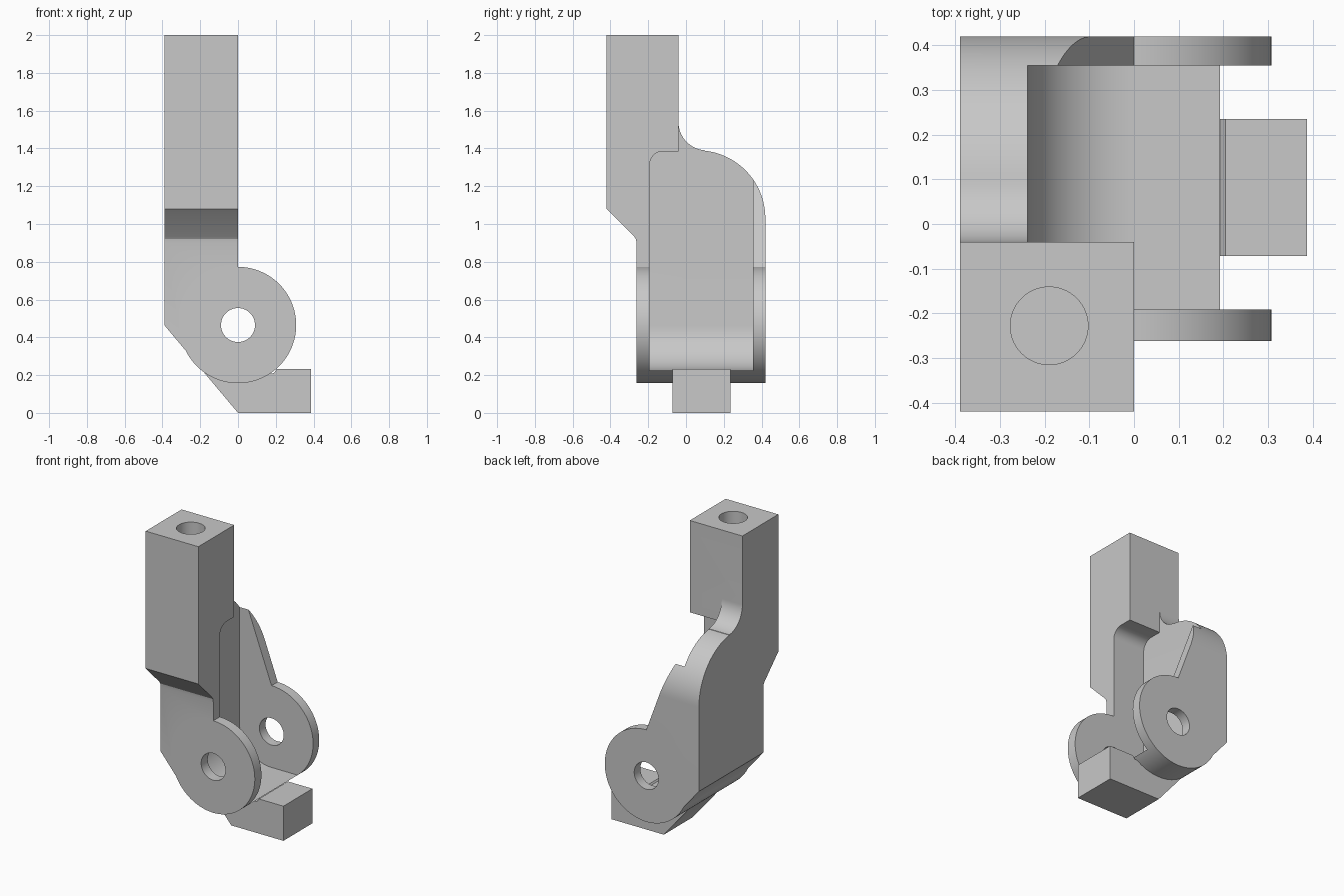
import bpy, bmesh
from math import sin, cos, radians
from mathutils import Vector

cube = bpy.data.objects.get("Cube")
if cube:
    bpy.data.objects.remove(cube, do_unlink=True)

grey = bpy.data.materials.new("plain_grey")
grey.use_nodes = True
colour = (0.58, 0.58, 0.58, 1)
grey.diffuse_color = colour
grey.node_tree.nodes["Principled BSDF"].inputs["Base Color"].default_value = colour


def arc(centre, radius, start, end, steps=20):
    """Points on an arc, angles in degrees."""
    angles = [radians(start + (end - start) * i / steps) for i in range(steps + 1)]
    return [(centre[0] + radius * cos(a), centre[1] + radius * sin(a)) for a in angles]


def extrude(name, profile, axis, low, high):
    """Extrude a 2D outline along x, y or z."""
    place = {"x": lambda p: (low, p[0], p[1]),
             "y": lambda p: (p[0], low, p[1]),
             "z": lambda p: (p[0], p[1], low)}[axis]
    shift = Vector([(high - low) * (axis == a) for a in "xyz"])
    bm = bmesh.new()
    face = bm.faces.new([bm.verts.new(place(p)) for p in profile])
    made = bmesh.ops.extrude_face_region(bm, geom=[face])["geom"]
    bmesh.ops.translate(bm, vec=shift,
                        verts=[g for g in made if isinstance(g, bmesh.types.BMVert)])
    bmesh.ops.recalc_face_normals(bm, faces=bm.faces[:])
    mesh = bpy.data.meshes.new(name)
    bm.to_mesh(mesh)
    bm.free()
    mesh.materials.append(grey)
    obj = bpy.data.objects.new(name, mesh)
    bpy.context.collection.objects.link(obj)
    return obj


def disc(centre, radius, steps=96):
    return arc(centre, radius, 0, 360, steps)[:-1]


def combine(target, tool, operation):
    """Apply a boolean and discard the tool."""
    tool.hide_render = True
    mod = target.modifiers.new("combine", "BOOLEAN")
    mod.operation, mod.solver, mod.object = operation, "EXACT", tool
    bpy.context.view_layer.objects.active = target
    bpy.ops.object.modifier_apply(modifier=mod.name)
    bpy.data.objects.remove(tool, do_unlink=True)


pivot = (0, 0.465)
front, back = -0.262, 0.42
slot_front, slot_back = -0.192, 0.355
wall, floor = -0.238, 0.225

# Post and body: side outline, with the lower left corner sloped off
side = [(-0.42, 2), (-0.42, 1.08), (-0.275, 0.935), (-0.265, 0.92), (front, 0.9),
        (front, 0.1), (back, 0.1)]
side += arc((0.06, 1.03), 0.36, 0, 84, 28)
side += arc((0.11, 1.54), 0.15, 265, 180)
side += [(-0.04, 2)]
bracket = extrude("bracket", side, "x", -0.39, 0)
keep = [(-0.6, 2.2), (-0.6, 0.715), (-0.2, 0.238), (0.2, 0.4), (0.2, 2.2)]
combine(bracket, extrude("corner_slope", keep, "y", -1, 1), "INTERSECT")

# Rounded hinge barrel
combine(bracket, extrude("barrel", disc(pivot, 0.308), "y", front, back), "UNION")

# Slot between the cheeks, open at the top, with a rounded floor corner
opening = [(slot_front, 0.1), (slot_back, 0.1), (slot_back, 1.7), (-0.04, 1.7), (-0.04, 1.385)]
opening += arc((slot_front + 0.07, 1.315), 0.07, 90, 180, 12)
slot = extrude("slot", opening, "x", -0.3, 1)
section = [(wall, 1.9)] + arc((0, 0.463), -wall, 180, 270, 28) + [(0.9, floor), (0.9, 1.9)]
combine(slot, extrude("slot_section", section, "y", -1, 1), "INTERSECT")
combine(bracket, slot, "DIFFERENCE")

# Taper on the back cheek
taper = [(0, 0.773), (-0.26, 1.476), (0.3, 1.476), (0.3, 0.773)]
combine(bracket, extrude("cheek_taper", taper, "y", 0.3, 0.6), "DIFFERENCE")

# Pivot hole and blind hole in the post
combine(bracket, extrude("pivot_hole", disc(pivot, 0.09, 64), "y", -1, 1), "DIFFERENCE")
combine(bracket, extrude("post_hole", disc((-0.19, -0.228), 0.087, 64), "z", 1.4, 2.2), "DIFFERENCE")

# Foot block under the barrel
foot = [(-0.2, 0.238), (0, 0), (0.387, 0), (0.387, 0.232), (0.205, 0.232),
        (0.19, 0.21), (-0.1, 0.2)]
combine(bracket, extrude("foot", foot, "y", -0.072, 0.235), "UNION")

# Smooth the curves, keep the edges crisp
bpy.ops.object.select_all(action="DESELECT")
bracket.select_set(True)
bpy.context.view_layer.objects.active = bracket
bpy.ops.object.shade_smooth_by_angle(angle=radians(25))
